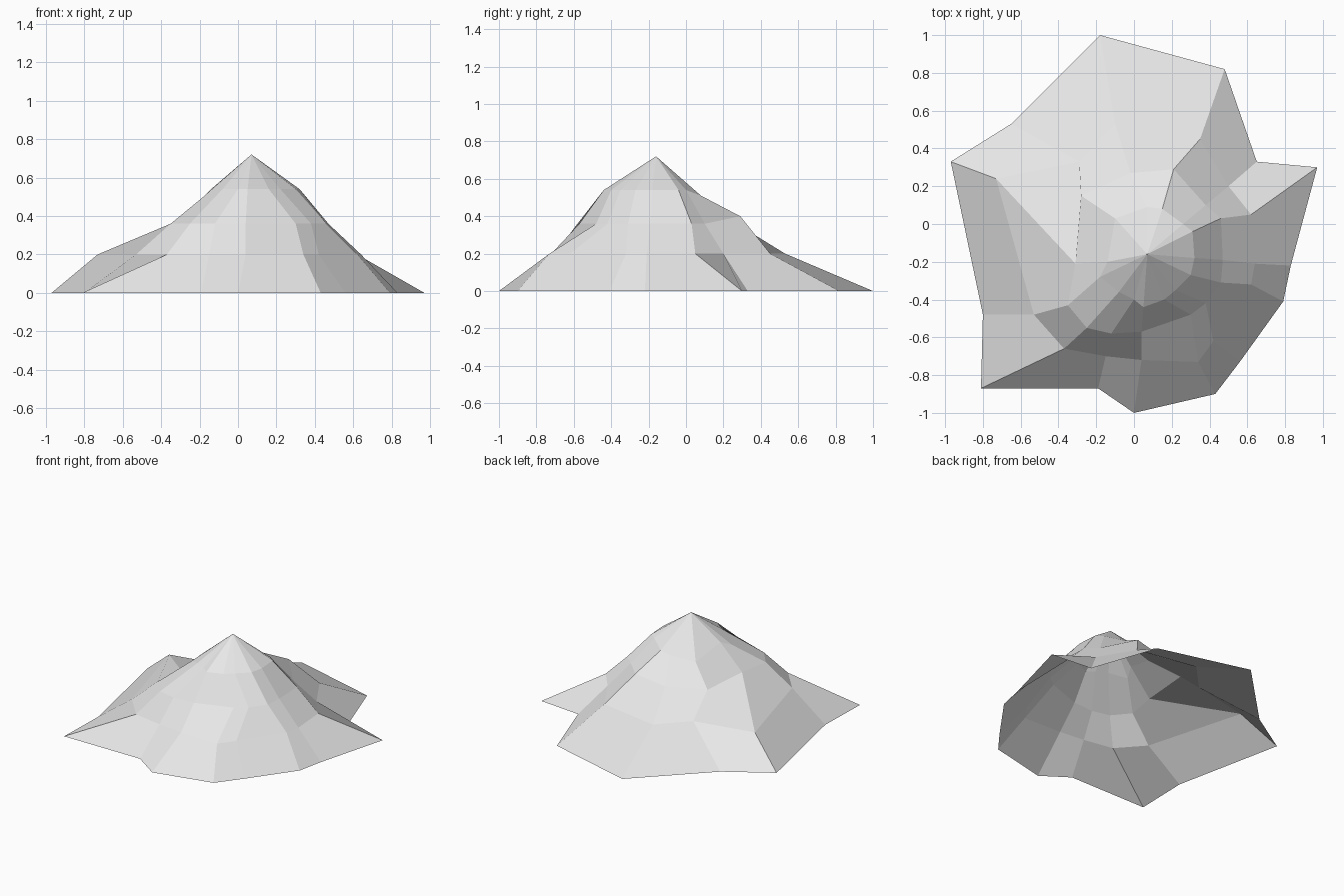
import bpy
import bmesh

if "Cube" in bpy.data.objects:
    bpy.data.objects.remove(bpy.data.objects["Cube"], do_unlink=True)


def make_material(name, colour):
    material = bpy.data.materials.new(name)
    material.use_nodes = True
    material.diffuse_color = colour
    material.node_tree.nodes["Principled BSDF"].inputs["Base Color"].default_value = colour
    return material


def add_contour(mesh, outline, height, exceptions=None):
    """Add one closed contour of the slope; exceptions lift or lower single points."""
    exceptions = exceptions or {}
    return [mesh.verts.new((x, y, exceptions.get(index, height)))
            for index, (x, y) in enumerate(outline)]


def bridge_contours(mesh, lower, upper):
    """Join two contours with a band of quads facing outward."""
    count = len(lower)
    for index in range(count):
        following = (index + 1) % count
        mesh.faces.new((lower[index], lower[following], upper[following], upper[index]))


def close_with_peak(mesh, contour, position):
    """Fan the last contour into a single summit point."""
    peak = mesh.verts.new(position)
    count = len(contour)
    for index in range(count):
        mesh.faces.new((contour[index], contour[(index + 1) % count], peak))


# Contours run counterclockwise, starting at the long eastern spur
foot = [(.97, .3), (.65, .33), (.48, .82), (-.18, 1), (-.65, .53), (-.97, .33), (-.8, -.48),
        (-.81, -.87), (-.19, -.87), (0, -1), (.43, -.9), (.56, -.73), (.79, -.41), (.83, -.22)]
lower_slope = [(.62, .05), (.5, .2), (.35, .45), (-.1, .53), (-.29, .33), (-.73, .24), (-.53, -.48),
               (-.37, -.66), (-.15, -.7), (.04, -.72), (.34, -.73), (.42, -.62), (.62, -.32), (.64, -.21)]
upper_slope = [(.46, .03), (.38, .1), (.21, .29), (-.02, .27), (-.28, .15), (-.31, -.21), (-.35, -.43),
               (-.25, -.55), (-.12, -.58), (.04, -.57), (.3, -.48), (.38, -.42), (.46, -.31), (.47, -.19)]
shoulder = [(.31, -.04), (.26, 0), (.15, .08), (.07, .09), (-.1, .03), (-.14, -.2), (-.18, -.28),
            (-.08, -.36), (0, -.4), (.05, -.44), (.16, -.4), (.22, -.35), (.3, -.27), (.32, -.18)]

# Mountain shell, open underneath
mountain_mesh = bmesh.new()
contours = [
    add_contour(mountain_mesh, foot, 0),
    add_contour(mountain_mesh, lower_slope, .2),
    add_contour(mountain_mesh, upper_slope, .36, {2: .4}),
    add_contour(mountain_mesh, shoulder, .54, {2: .51, 3: .5, 4: .47, 6: .5}),
]
for lower, upper in zip(contours, contours[1:]):
    bridge_contours(mountain_mesh, lower, upper)
close_with_peak(mountain_mesh, contours[-1], (.07, -.16, .72))

mountain_data = bpy.data.meshes.new("mountain")
mountain_mesh.to_mesh(mountain_data)
mountain_mesh.free()
mountain_data.materials.append(make_material("light_grey_rock", (.8, .8, .8, 1)))
mountain = bpy.data.objects.new("mountain", mountain_data)
bpy.context.collection.objects.link(mountain)
